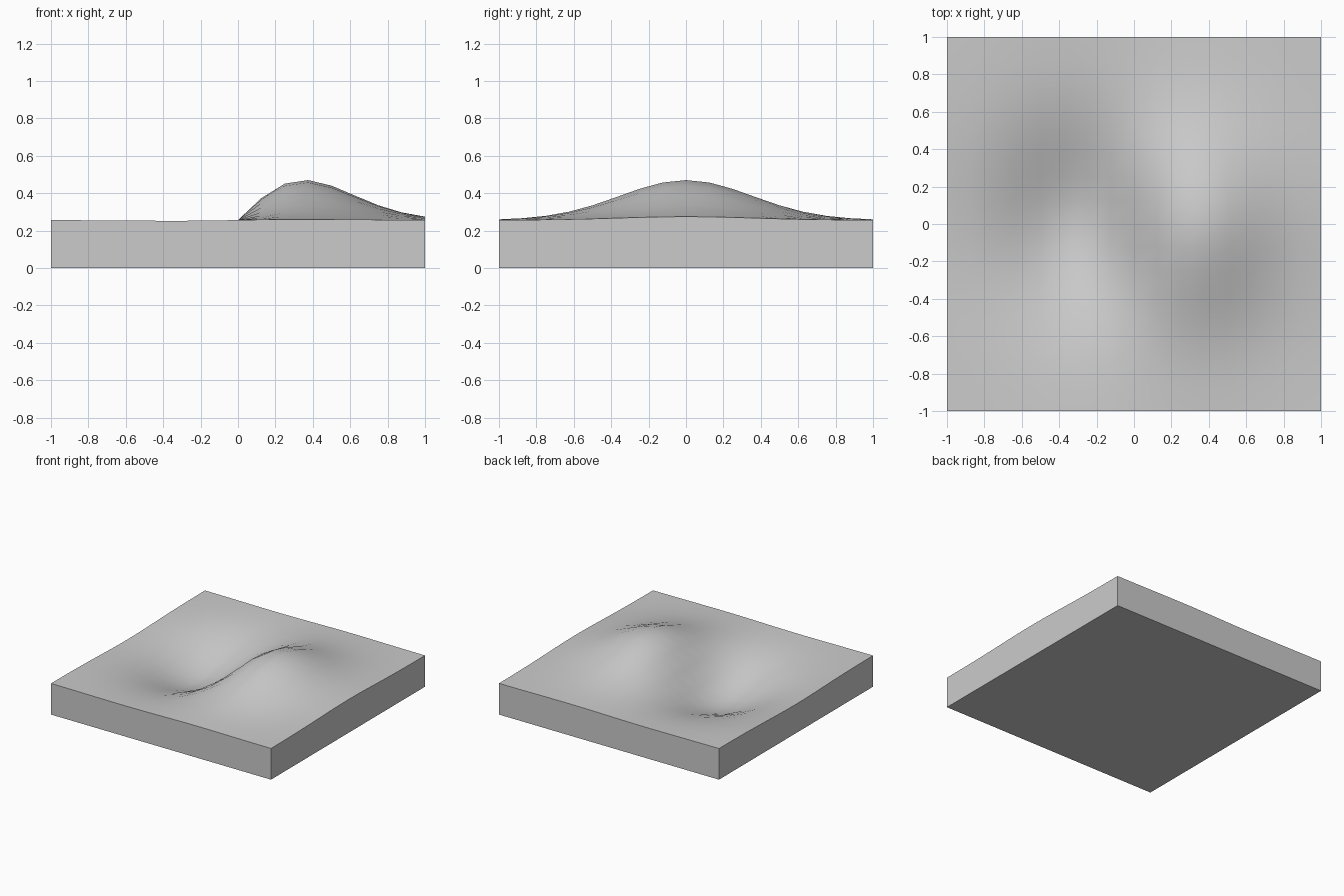
import bpy, bmesh, math

cube = bpy.data.objects.get("Cube")
if cube:
    bpy.data.objects.remove(cube, do_unlink=True)

BASE = 0.256      # height of the undisturbed surface
SEGMENTS = 16


def height(x, y):
    """One smooth hill on +x and a matching hollow on -x."""
    return BASE + x * math.exp(-4 * (x * x + y * y))


# Plain grey material
grey = bpy.data.materials.new("plain grey")
grey.use_nodes = True
colour = (0.6, 0.6, 0.6, 1)
grey.diffuse_color = colour
grey.node_tree.nodes["Principled BSDF"].inputs["Base Color"].default_value = colour

# Wavy top surface
bm = bmesh.new()
bmesh.ops.create_grid(bm, x_segments=SEGMENTS, y_segments=SEGMENTS, size=1)
for v in bm.verts:
    v.co.z = height(v.co.x, v.co.y)

# Side walls dropped from the rim to the ground
rim = [e for e in bm.edges if e.is_boundary]
walls = bmesh.ops.extrude_edge_only(bm, edges=rim)["geom"]
for v in walls:
    if isinstance(v, bmesh.types.BMVert):
        v.co.z = 0

# Flat underside
bottom_edges = [e for e in bm.edges if e.is_boundary]
bmesh.ops.contextual_create(bm, geom=bottom_edges)
bmesh.ops.recalc_face_normals(bm, faces=bm.faces)

mesh = bpy.data.meshes.new("wavy_slab")
bm.to_mesh(mesh)
bm.free()
mesh.materials.append(grey)
slab = bpy.data.objects.new("wavy_slab", mesh)
bpy.context.collection.objects.link(slab)

# Smooth top with crisp outer edges
bpy.ops.object.select_all(action="DESELECT")
slab.select_set(True)
bpy.context.view_layer.objects.active = slab
bpy.ops.object.shade_smooth_by_angle(angle=math.radians(35))
